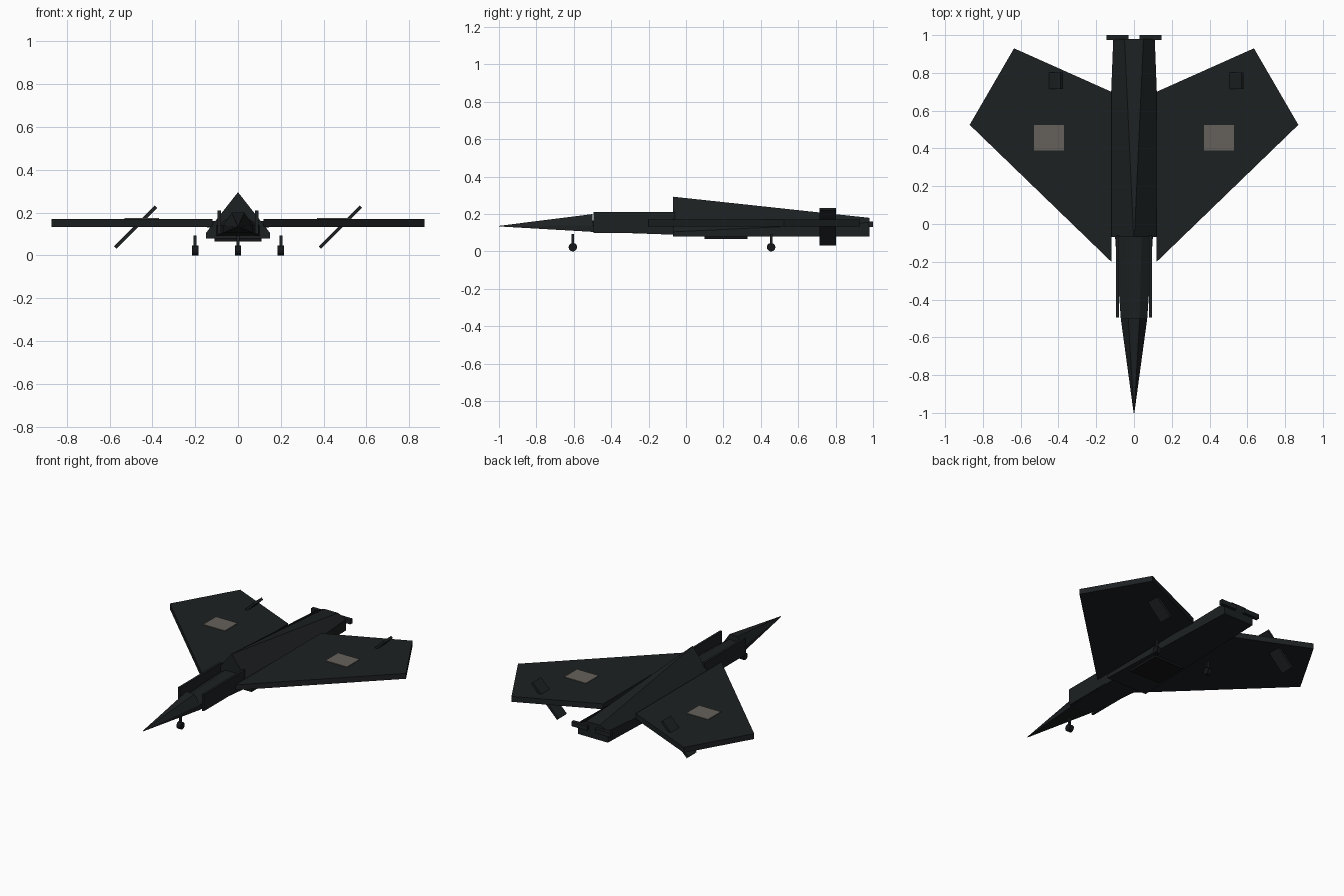
import bpy, bmesh, math
from mathutils import Matrix

if "Cube" in bpy.data.objects:
    bpy.data.objects.remove(bpy.data.objects["Cube"])


def material(name, rgb):
    m = bpy.data.materials.new(name)
    m.diffuse_color = (*rgb, 1)
    m.use_nodes = True
    m.node_tree.nodes["Principled BSDF"].inputs["Base Color"].default_value = m.diffuse_color
    return m


DARK = material("dark_paint", (0.012, 0.015, 0.016))
BLACK = material("black_trim", (0.007, 0.008, 0.009))
GREY = material("grey_marking", (0.13, 0.12, 0.105))


def finish(name, bm, mat):
    bmesh.ops.recalc_face_normals(bm, faces=bm.faces)
    me = bpy.data.meshes.new(name)
    bm.to_mesh(me)
    bm.free()
    me.materials.append(mat)
    ob = bpy.data.objects.new(name, me)
    bpy.context.collection.objects.link(ob)
    return ob


def box(name, lo, hi, mat=DARK, tilt=0):
    size = [b - a for a, b in zip(lo, hi)]
    mid = [(a + b) / 2 for a, b in zip(lo, hi)]
    bm = bmesh.new()
    bmesh.ops.create_cube(bm, size=1, matrix=Matrix.Diagonal((*size, 1)))
    ob = finish(name, bm, mat)
    ob.location = mid
    ob.rotation_euler.y = tilt
    return ob


def loft(name, sections, mat=DARK):
    """Skin equal-count closed loops of 3D points and cap both ends."""
    bm = bmesh.new()
    rings = [[bm.verts.new(p) for p in s] for s in sections]
    n = len(rings[0])
    for a, b in zip(rings, rings[1:]):
        for i in range(n):
            j = (i + 1) % n
            bm.faces.new((a[i], a[j], b[j], b[i]))
    bm.faces.new(rings[0])
    bm.faces.new(rings[-1])
    return finish(name, bm, mat)


def hull_section(y, w, bottom, shoulder, top_w, top):
    half = [(w, bottom), (w, shoulder), (top_w, top)]
    return [(x, y, z) for x, z in half] + [(-x, y, z) for x, z in reversed(half)]


def wheel(name, x, y):
    bm = bmesh.new()
    bmesh.ops.create_cone(bm, cap_ends=True, segments=12, radius1=0.023,
                          radius2=0.023, depth=0.03,
                          matrix=Matrix.Rotation(math.pi / 2, 4, 'Y'))
    ob = finish(name + "_wheel", bm, BLACK)
    ob.location = (x, y, 0.023)
    box(name + "_strut", (x - 0.007, y - 0.007, 0.03), (x + 0.007, y + 0.007, 0.093), DARK)


# Rear fuselage: ridged wedge flattening towards the tail
loft("rear_fuselage", [hull_section(-0.07, 0.15, 0.08, 0.105, 0.002, 0.293),
                       hull_section(0.98, 0.11, 0.08, 0.155, 0.05, 0.18)])

# Nose spike and cockpit tub with side walls
nose_base = hull_section(-0.5, 0.07, 0.105, 0.14, 0.03, 0.2)
loft("nose", [hull_section(-1.0, 0.002, 0.134, 0.135, 0.001, 0.137), nose_base])
loft("cockpit_floor", [hull_section(-0.5, 0.07, 0.105, 0.14, 0.03, 0.165),
                       hull_section(-0.07, 0.1, 0.09, 0.14, 0.04, 0.175)])

# Belly panel
box("belly_panel", (-0.11, 0.1, 0.066), (0.11, 0.33, 0.082), BLACK)

wing_plan = [(0.12, -0.2), (0.87, 0.525), (0.635, 0.93), (0.12, 0.7)]
for s, side in ((-1, "left"), (1, "right")):
    def sbox(name, x0, x1, y0, y1, z0, z1, mat=DARK):
        xs = sorted((s * x0, s * x1))
        return box(side + "_" + name, (xs[0], y0, z0), (xs[1], y1, z1), mat)

    # Flat slab wing with a grey square on top
    loft(side + "_wing", [[(s * x, y, z) for x, y in wing_plan] for z in (0.134, 0.17)])
    sbox("wing_marking", 0.37, 0.53, 0.39, 0.525, 0.168, 0.174, GREY)
    # Cockpit wall and tail bar
    sbox("cockpit_wall", 0.08, 0.095, -0.495, -0.06, 0.1, 0.21)
    sbox("tail_bar", 0.03, 0.145, 0.975, 1.0, 0.13, 0.16)
    # Tilted fin through the wing, leaning the same way on both sides
    x = s * 0.478
    box(side + "_fin", (x - 0.135, 0.715, 0.124), (x + 0.135, 0.803, 0.14),
        DARK, -math.pi / 4)
    wheel(side + "_main", s * 0.2, 0.455)

wheel("nose", 0, -0.605)
